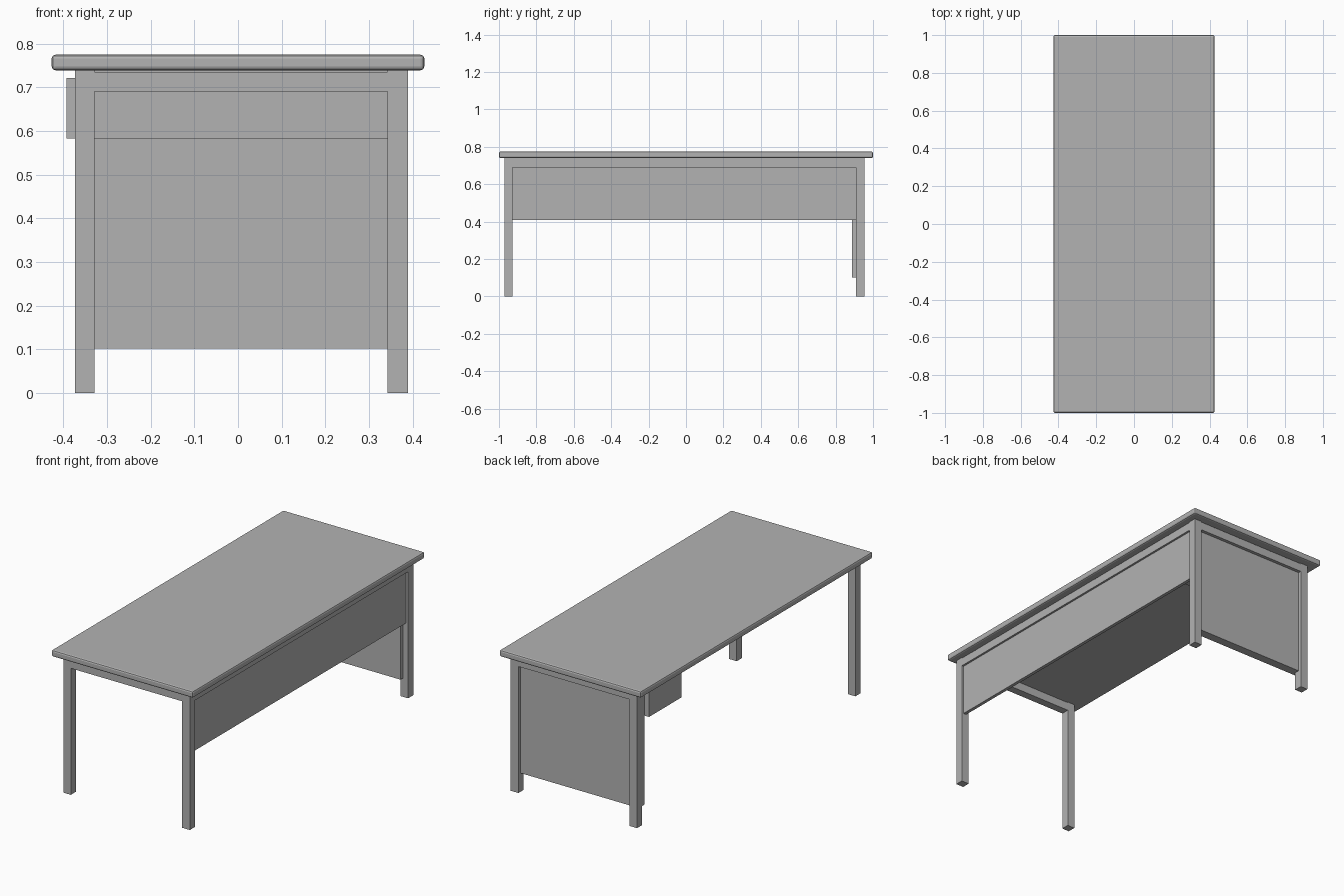
import bpy

if "Cube" in bpy.data.objects:
    bpy.data.objects.remove(bpy.data.objects["Cube"])

# Dark grey laminate
GREY = bpy.data.materials.new("dark_grey")
GREY.diffuse_color = (0.45, 0.45, 0.45, 1)
GREY.use_nodes = True
GREY.node_tree.nodes["Principled BSDF"].inputs["Base Color"].default_value = GREY.diffuse_color


def box(name, x, y, z, bevel=0.0):
    """Box spanning the given (min, max) ranges, optionally chamfered."""
    bpy.ops.mesh.primitive_cube_add(size=1)
    ob = bpy.context.object
    ob.name = name
    for v in ob.data.vertices:
        v.co = [r[0] if c < 0 else r[1] for c, r in zip(v.co, (x, y, z))]
    if bevel:
        m = ob.modifiers.new("chamfer", "BEVEL")
        m.width = bevel
        m.segments = 2
    ob.data.materials.append(GREY)
    return ob


LEFT, RIGHT = (-0.373, -0.329), (0.343, 0.389)
FRONT, BACK = (-0.971, -0.927), (0.91, 0.955)
RAIL_Z = (0.69, 0.735)

# Desk top with softened edges
box("desk_top", (-0.427, 0.427), (-1.0, 1.0), (0.739, 0.775), 0.009)

# Square legs
for xn, x in (("left", LEFT), ("right", RIGHT)):
    for yn, y in (("front", FRONT), ("back", BACK)):
        box(f"{yn}_{xn}_leg", x, y, (0, 0.739))

# Rails flush with the legs; the seating side stays open
box("front_rail", (LEFT[1], RIGHT[0]), FRONT, RAIL_Z)
box("back_rail", (LEFT[1], RIGHT[0]), BACK, RAIL_Z)
box("right_rail", RIGHT, (FRONT[1], BACK[0]), RAIL_Z)

# Thin spacer strips closing the gap between rails and top
GAP_Z = (0.735, 0.739)
for n, y in (("front", (-0.965, -0.932)), ("back", (0.915, 0.949))):
    box(f"{n}_spacer", (LEFT[1], RIGHT[0]), y, GAP_Z)
box("right_spacer", (0.348, 0.384), (FRONT[1], BACK[0]), GAP_Z)

# Modesty panel along the right side
box("modesty_panel", (0.36, 0.378), (FRONT[1], BACK[0]), (0.408, 0.69))

# End panel: inset between the back legs with a backing board inside them
box("end_panel", (LEFT[1], RIGHT[0]), (0.91, 0.937), (0.102, 0.69))
box("end_panel_backing", (-0.371, 0.359), (0.888, 0.91), (0.102, 0.735))

# Drawer box and its front
box("drawer_box", (-0.373, 0.35), (0.61, 0.88), (0.583, 0.735))
box("drawer_front", (-0.393, -0.373), (0.6, 0.88), (0.583, 0.722))
